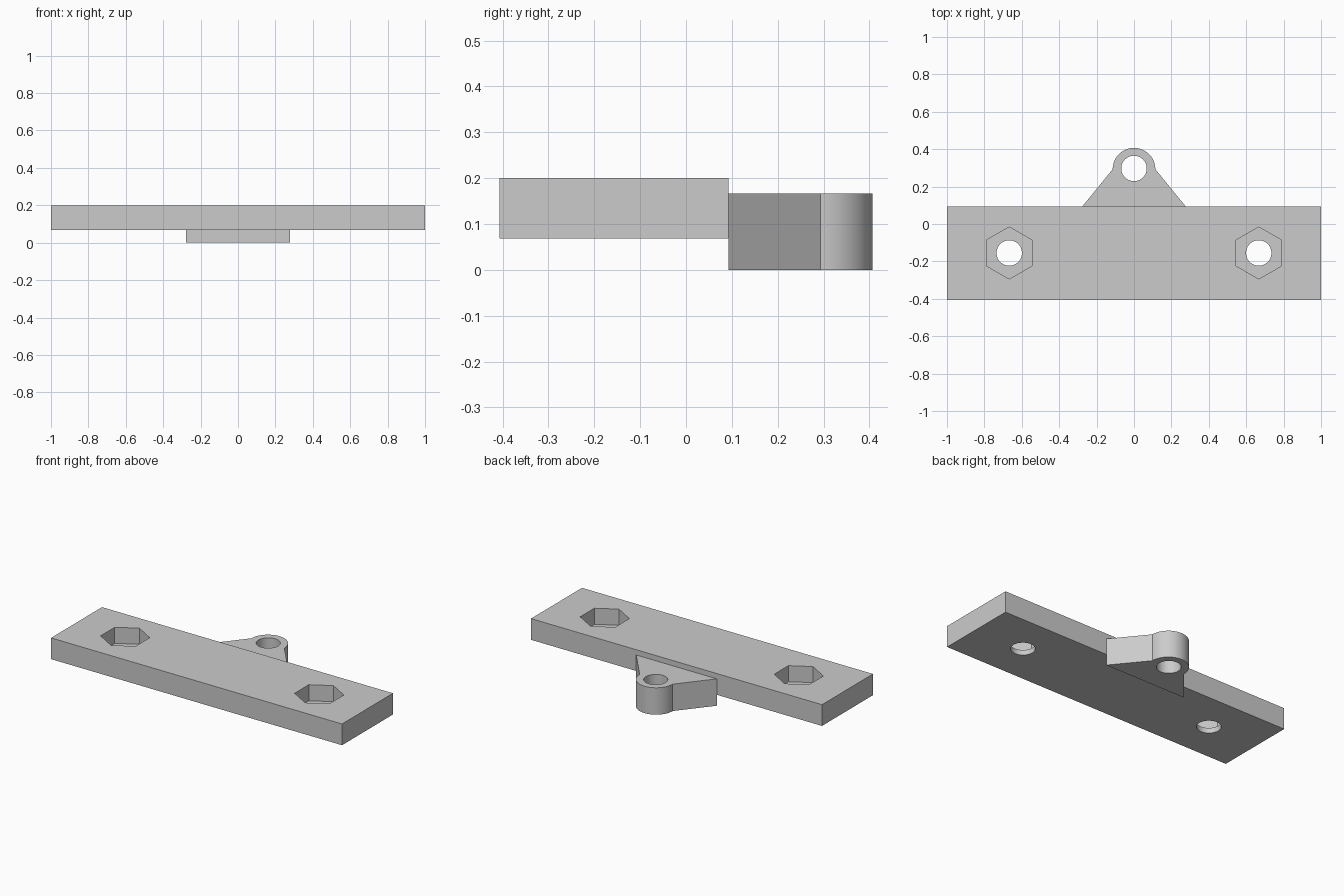
import bpy
import bmesh
from math import cos, sin, pi, radians

cube = bpy.data.objects.get("Cube")
if cube:
    bpy.data.objects.remove(cube, do_unlink=True)

# Single grey plastic
GREY = (0.6, 0.6, 0.6, 1)
grey = bpy.data.materials.new("grey plastic")
grey.use_nodes = True
grey.diffuse_color = GREY
grey.node_tree.nodes["Principled BSDF"].inputs["Base Color"].default_value = GREY


def arc(cx, cy, r, start, end, steps):
    return [(cx + r * cos(start + (end - start) * i / steps),
             cy + r * sin(start + (end - start) * i / steps))
            for i in range(steps + 1)]


def ring(cx, cy, r, sides):
    return arc(cx, cy, r, pi / 2, pi / 2 + 2 * pi, sides)[:-1]


def prism(name, outline, bottom, top):
    """Extrude a counter-clockwise outline from bottom to top."""
    bm = bmesh.new()
    base = bm.faces.new([bm.verts.new((x, y, bottom)) for x, y in outline])
    grown = bmesh.ops.extrude_face_region(bm, geom=[base], use_keep_orig=True)
    for v in grown["geom"]:
        if isinstance(v, bmesh.types.BMVert):
            v.co.z = top
    bmesh.ops.recalc_face_normals(bm, faces=bm.faces)
    mesh = bpy.data.meshes.new(name)
    bm.to_mesh(mesh)
    bm.free()
    mesh.materials.append(grey)
    obj = bpy.data.objects.new(name, mesh)
    bpy.context.collection.objects.link(obj)
    return obj


def cut(obj, cutters):
    """Subtract the cutters, apply, then discard them."""
    bpy.ops.object.select_all(action='DESELECT')
    bpy.context.view_layer.objects.active = obj
    obj.select_set(True)
    for c in cutters:
        c.hide_render = True
        mod = obj.modifiers.new("hole", 'BOOLEAN')
        mod.operation = 'DIFFERENCE'
        mod.solver = 'EXACT'
        mod.object = c
        bpy.ops.object.modifier_apply(modifier=mod.name)
        bpy.data.objects.remove(c, do_unlink=True)
    bpy.ops.object.shade_smooth_by_angle(angle=radians(25))


HOLE_R = 0.068
BACK, FRONT = 0.093, -0.407

# Mounting bar with two bolt holes and hexagonal nut pockets
bar = prism("mounting_bar", [(-1, FRONT), (1, FRONT), (1, BACK), (-1, BACK)], 0.068, 0.2)
cutters = []
for x in (-0.667, 0.667):
    cutters.append(prism("nut_pocket_cutter", ring(x, -0.155, 0.139, 6), 0.1, 0.3))
    cutters.append(prism("bolt_hole_cutter", ring(x, -0.155, HOLE_R, 48), -0.1, 0.15))
cut(bar, cutters)

# Tapered lug with a rounded, drilled end behind the bar
EYE_Y, EYE_R = 0.293, 0.114
lug = prism("pivot_lug",
            [(-0.277, BACK), (0.277, BACK)] + arc(0, EYE_Y, EYE_R, 0, pi, 32),
            0, 0.167)
cut(lug, [prism("pivot_hole_cutter", ring(0, EYE_Y + 0.004, HOLE_R, 48), -0.1, 0.3)])
